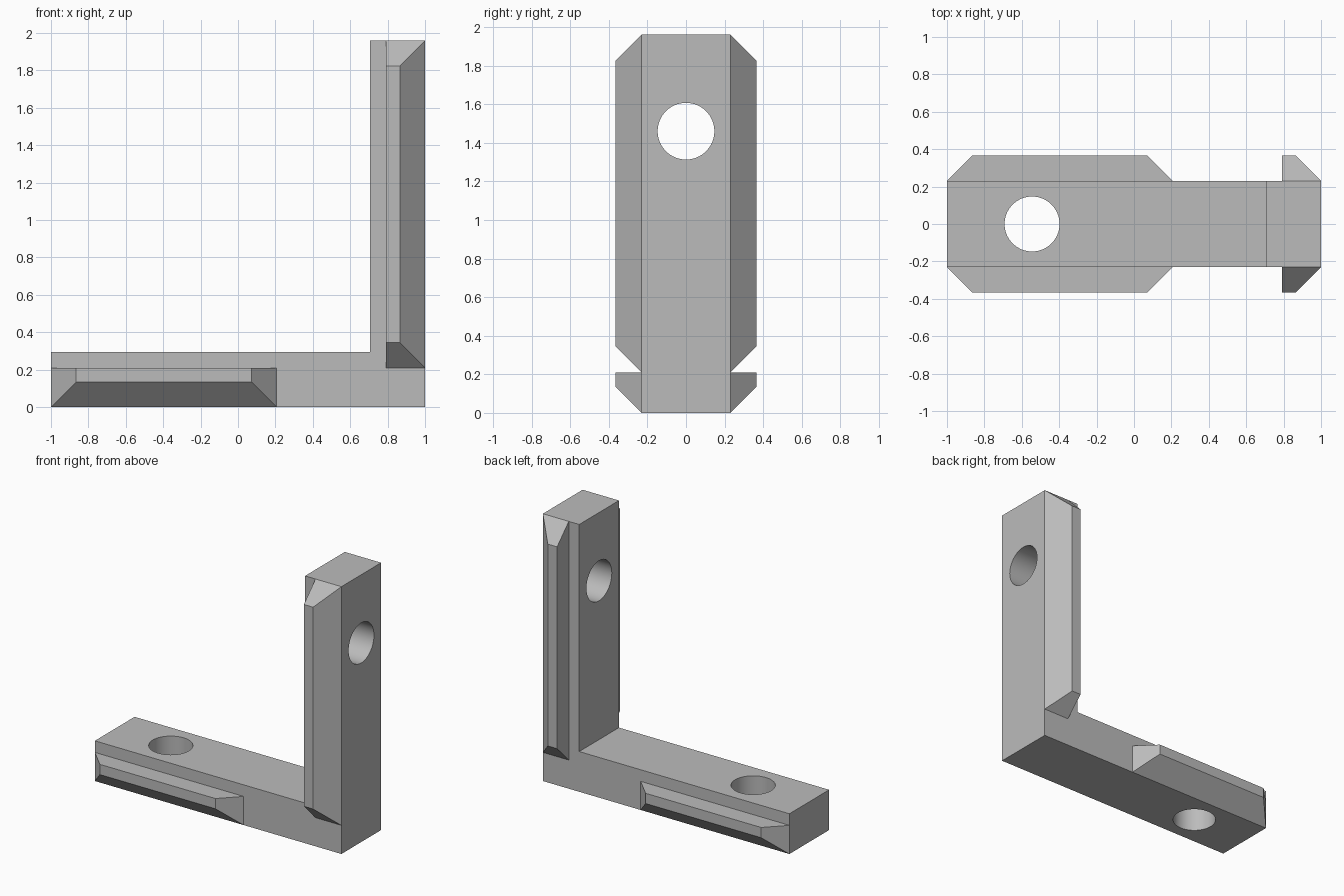
import bpy, bmesh, math
from mathutils import Vector

cube = bpy.data.objects.get("Cube")
if cube:
    bpy.data.objects.remove(cube, do_unlink=True)

HALF = 0.23      # half width of both arms
THICK = 0.295    # arm thickness
LIP = 0.21       # depth of the side rails
CUT = 0.135      # 45 degree chamfer and rail overhang
TOP = 1.96

metal = bpy.data.materials.new("plain_grey")
metal.use_nodes = True
colour = (0.5, 0.5, 0.5, 1)
metal.diffuse_color = colour
metal.node_tree.nodes["Principled BSDF"].inputs["Base Color"].default_value = colour


def finish(name, bm):
    bmesh.ops.recalc_face_normals(bm, faces=bm.faces)
    mesh = bpy.data.meshes.new(name)
    bm.to_mesh(mesh)
    bm.free()
    mesh.materials.append(metal)
    obj = bpy.data.objects.new(name, mesh)
    bpy.context.collection.objects.link(obj)
    return obj


def activate(obj):
    bpy.ops.object.select_all(action="DESELECT")
    obj.select_set(True)
    bpy.context.view_layer.objects.active = obj


# L-shaped body, extruded across its width
bm = bmesh.new()
outline = [(-1, 0), (1, 0), (1, TOP), (1 - THICK, TOP), (1 - THICK, THICK), (-1, THICK)]
face = bm.faces.new([bm.verts.new((x, -HALF, z)) for x, z in outline])
side = bmesh.ops.extrude_face_region(bm, geom=[face])
moved = [v for v in side["geom"] if isinstance(v, bmesh.types.BMVert)]
bmesh.ops.translate(bm, verts=moved, vec=(0, 2 * HALF, 0))
body = finish("bracket_body", bm)

# Round screw hole through each arm
holes = [((-0.545, 0, THICK / 2), (0, 0, 0)),
         ((1 - THICK / 2, 0, 1.46), (0, math.pi / 2, 0))]
for place, turn in holes:
    bpy.ops.mesh.primitive_cylinder_add(vertices=64, radius=0.147, depth=0.6,
                                        location=place, rotation=turn)
    cutter = bpy.context.object
    cutter.name = "hole_cutter"
    cutter.hide_render = True
    cutter.data.materials.append(metal)
    activate(body)
    mod = body.modifiers.new("screw_hole", "BOOLEAN")
    mod.operation = "DIFFERENCE"
    mod.solver = "EXACT"
    mod.object = cutter
    bpy.ops.object.modifier_apply(modifier=mod.name)
    bpy.data.objects.remove(cutter, do_unlink=True)

activate(body)
bpy.ops.object.shade_smooth_by_angle(angle=math.radians(30))


# Side rail: chamfered on its outer edge and both ends, square on the inner edge
def rail(name, start, end, sign, place):
    bm = bmesh.new()
    rings = []
    for y, inset in ((HALF, 0), (HALF + CUT, CUT)):
        corners = [(start + inset, inset), (end - inset, inset),
                   (end - inset, LIP), (start + inset, LIP)]
        rings.append([bm.verts.new(place(a, sign * y, d)) for a, d in corners])
    inner, outer = rings
    bm.faces.new(inner)
    bm.faces.new(outer)
    for i in range(4):
        j = (i + 1) % 4
        bm.faces.new((inner[i], inner[j], outer[j], outer[i]))
    finish(name, bm)


def flat(along, y, depth):
    return Vector((along, y, depth))


def upright(along, y, depth):
    return Vector((1 - depth, y, along))


for label, sign in (("front", -1), ("back", 1)):
    rail(label + "_lower_rail", -1, 0.207, sign, flat)
    rail(label + "_upright_rail", LIP, TOP, sign, upright)
